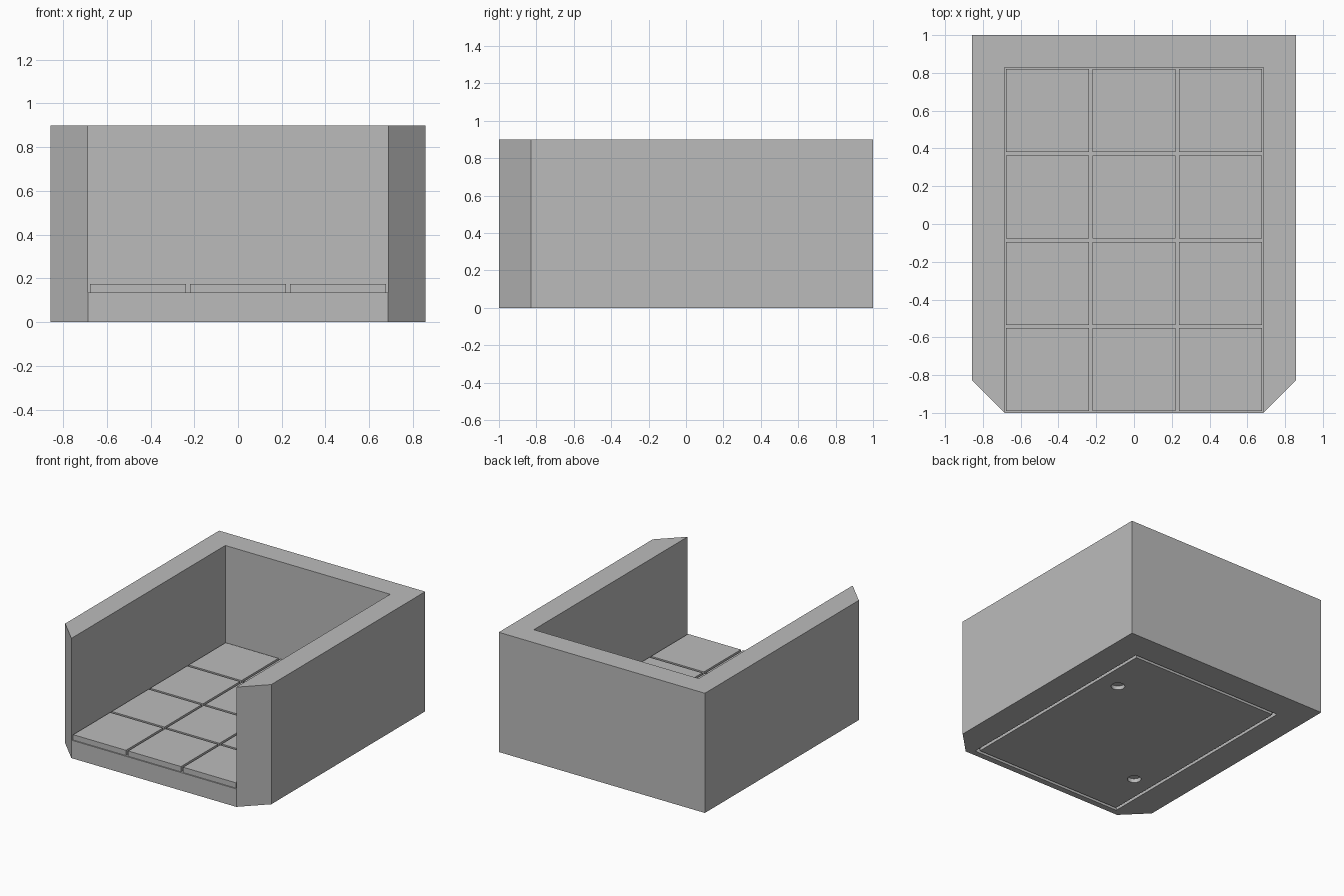
import bpy, bmesh, math

cube = bpy.data.objects.get("Cube")
if cube:
    bpy.data.objects.remove(cube, do_unlink=True)

# Main proportions: a 3 x 4 tile floor with a wall on three sides
PITCH = 2 / 4.375
WALL = PITCH * 0.375
IN_X = PITCH * 1.5
OUT_X = IN_X + WALL
IN_Y = 1 - WALL
HEIGHT = 0.9
FLOOR, TILE_TOP, GAP = 0.135, 0.175, 0.018

grey = bpy.data.materials.new("plain_grey")
grey.use_nodes = True
grey.diffuse_color = (0.5, 0.5, 0.5, 1)
grey.node_tree.nodes["Principled BSDF"].inputs["Base Color"].default_value = (0.5, 0.5, 0.5, 1)


def prism(name, outline, z0, z1):
    """Extrude a plan outline between two heights."""
    bm = bmesh.new()
    face = bm.faces.new([bm.verts.new((x, y, z0)) for x, y in outline])
    top = bmesh.ops.extrude_face_region(bm, geom=[face])["geom"]
    verts = [g for g in top if isinstance(g, bmesh.types.BMVert)]
    bmesh.ops.translate(bm, vec=(0, 0, z1 - z0), verts=verts)
    bmesh.ops.recalc_face_normals(bm, faces=bm.faces)
    mesh = bpy.data.meshes.new(name)
    bm.to_mesh(mesh)
    bm.free()
    mesh.materials.append(grey)
    obj = bpy.data.objects.new(name, mesh)
    bpy.context.collection.objects.link(obj)
    return obj


def rect(x0, x1, y0, y1):
    return [(x0, y0), (x1, y0), (x1, y1), (x0, y1)]


def circle(cx, cy, r, n=32):
    return [(cx + r * math.cos(math.tau * i / n), cy + r * math.sin(math.tau * i / n))
            for i in range(n)]


def cut(obj, cutter):
    """Subtract the cutter, bake the result and drop the cutter."""
    mod = obj.modifiers.new("cut", "BOOLEAN")
    mod.operation, mod.solver, mod.object = "DIFFERENCE", "EXACT", cutter
    bpy.context.view_layer.update()
    graph = bpy.context.evaluated_depsgraph_get()
    mesh = bpy.data.meshes.new_from_object(obj.evaluated_get(graph))
    obj.modifiers.clear()
    obj.data = mesh
    bpy.data.objects.remove(cutter, do_unlink=True)


# Walled body with bevelled front corners
half = [(IN_X, -1), (OUT_X, -IN_Y), (OUT_X, 1)]
body = prism("walled_body", half + [(-x, y) for x, y in reversed(half)], 0, HEIGHT)
cut(body, prism("pocket", rect(-IN_X, IN_X, -1.2, IN_Y), FLOOR, HEIGHT + 0.2))

# Rectangular groove under the floor
EDGE, WIDTH, DEPTH = 0.046, 0.024, 0.03


def inset(d):
    return rect(-IN_X + d, IN_X - d, -1 + d, IN_Y - d)


ring = prism("groove", inset(EDGE), -0.1, DEPTH)
cut(ring, prism("groove_core", inset(EDGE + WIDTH), -0.2, 0.2))
cut(body, ring)

# Two round sockets under the floor, on opposite corners
for x, y in ((PITCH, IN_Y - PITCH), (-PITCH, PITCH - 1)):
    cut(body, prism("socket", circle(x, y, 0.048), -0.1, DEPTH))

# Floor tiles separated by narrow channels
for col in range(3):
    for row in range(4):
        x, y = -IN_X + col * PITCH, -1 + row * PITCH
        g = GAP / 2
        prism(f"floor_tile_{col + 1}_{row + 1}",
              rect(x + g, x + PITCH - g, y + g, y + PITCH - g), FLOOR - 0.01, TILE_TOP)
